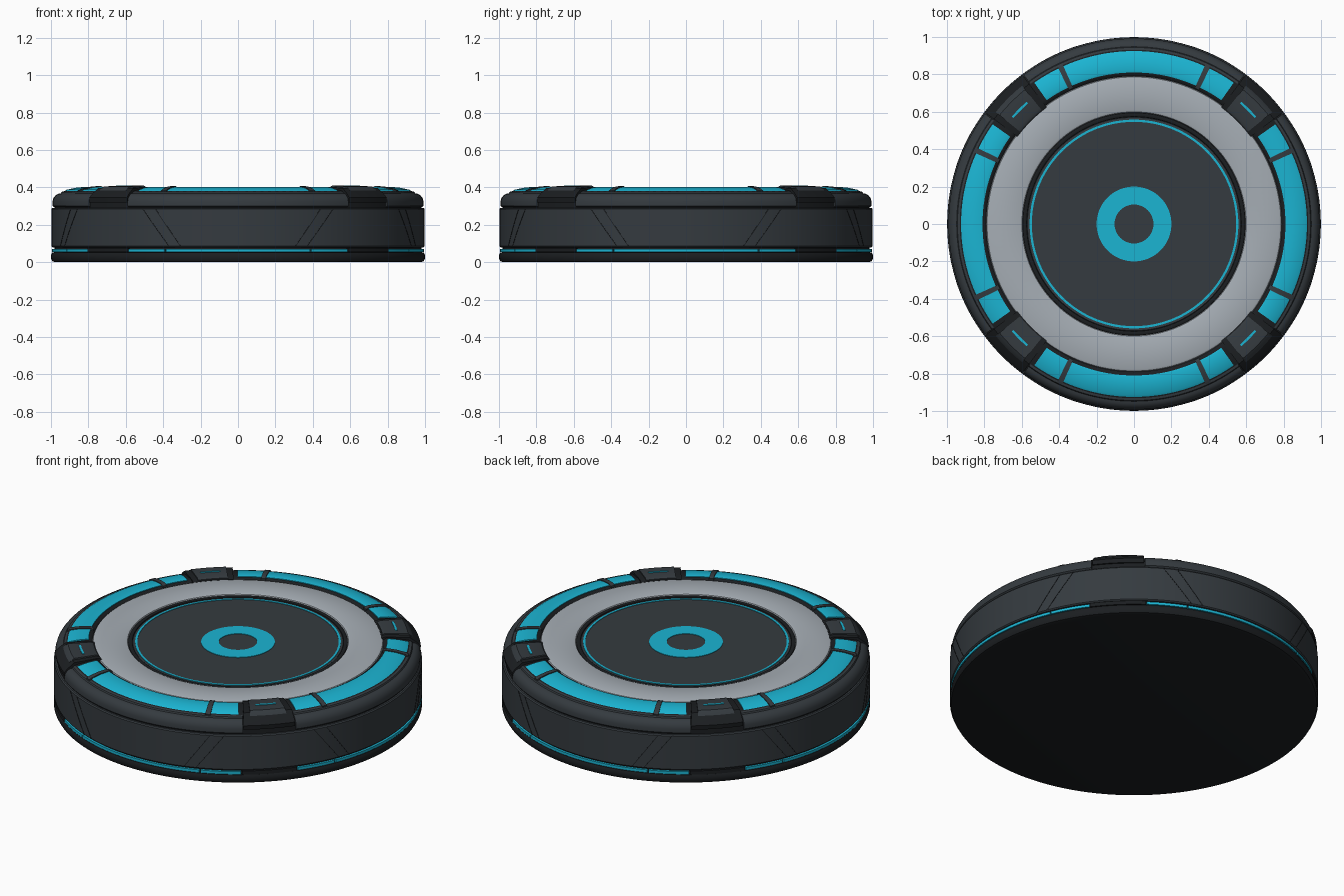
import bpy, bmesh
from math import sin, cos, radians, ceil

if "Cube" in bpy.data.objects:
    bpy.data.objects.remove(bpy.data.objects["Cube"])


def material(name, rgb):
    m = bpy.data.materials.new(name)
    m.diffuse_color = (*rgb, 1)
    m.use_nodes = True
    m.node_tree.nodes["Principled BSDF"].inputs["Base Color"].default_value = m.diffuse_color
    return m


DARK = material("dark_shell", (0.035, 0.043, 0.05))
BLACK = material("black_trim", (0.011, 0.013, 0.015))
CYAN = material("cyan_light", (0.011, 0.46, 0.65))
GREY = material("grey_plate", (0.38, 0.42, 0.46))


def polar(r, a, z):
    return (r * cos(radians(a)), r * sin(radians(a)), z)


def finish(name, bm, mat):
    bmesh.ops.remove_doubles(bm, verts=bm.verts, dist=1e-5)
    bmesh.ops.recalc_face_normals(bm, faces=bm.faces)
    me = bpy.data.meshes.new(name)
    bm.to_mesh(me)
    bm.free()
    me.materials.append(mat)
    ob = bpy.data.objects.new(name, me)
    bpy.context.collection.objects.link(ob)
    bpy.context.view_layer.objects.active = ob
    ob.select_set(True)
    bpy.ops.object.shade_smooth_by_angle(angle=radians(32))
    ob.select_set(False)
    return ob


def sweep(name, profile, mat, arcs=((0, 360),), copies=1):
    """Sweep a closed (radius, height) profile around z over each arc, repeated `copies` times."""
    bm = bmesh.new()
    n = len(profile)
    for c in range(copies):
        for a0, a1 in arcs:
            full = a1 - a0 >= 360
            steps = max(1, ceil((a1 - a0) / 2.5))
            rows = [[bm.verts.new(polar(r, a0 + c * 90 + (a1 - a0) * i / steps, z))
                     for r, z in profile] for i in range(steps + 1)]
            for p, q in zip(rows, rows[1:]):
                for j in range(n):
                    k = (j + 1) % n
                    if profile[j][0] == 0 and profile[k][0] == 0:
                        continue
                    if profile[j][0] == 0:
                        bm.faces.new((p[j], p[k], q[k]))
                    elif profile[k][0] == 0:
                        bm.faces.new((p[j], p[k], q[j]))
                    else:
                        bm.faces.new((p[j], p[k], q[k], q[j]))
            if not full:
                bm.faces.new(rows[0])
                bm.faces.new(rows[-1])
    return finish(name, bm, mat)


def ring(r0, r1, z0, z1, b=0.0):
    """Rectangular ring section with chamfered top edges."""
    if b == 0:
        return [(r0, z0), (r1, z0), (r1, z1), (r0, z1)]
    return [(r0, z0), (r1, z0), (r1, z1 - b), (r1 - b * .3, z1 - b * .3), (r1 - b, z1),
            (r0 + b, z1), (r0 + b * .3, z1 - b * .3), (r0, z1 - b)]


# Base foot and the core that shows in every groove
sweep("base_foot", [(0, 0), (.975, 0), (.992, .005), (.999, .018), (.999, .04),
                    (.993, .052), (.98, .054), (0, .054)], BLACK)
sweep("inner_core", [(0, .05), (.982, .05), (.982, .33), (.93, .365), (0, .365)], BLACK)

# Light strip above the foot, with dark blocks under the clamps
sweep("base_light_strip", ring(.97, .996, .056, .072), CYAN, ((54, 66.8), (67.2, 112.8), (113.2, 126)), 4)
sweep("base_strip_block", ring(.97, .997, .054, .076), BLACK, ((36.2, 53.8),), 4)

# Side wall
sweep("side_wall", [(.97, .08), (.992, .08), (.998, .086), (.998, .284), (.992, .29), (.97, .29)], DARK)

# Slanted panel seams on the side wall
bm = bmesh.new()
for quarter in range(4):
    for side in (-1, 1):
        for top, bottom in ((30.6, 21.8), (26.2, 18.0)):
            prev = None
            for i in range(7):
                t = i / 6
                a = quarter * 90 + side * (bottom + (top - bottom) * t)
                z = .087 + .196 * t
                row = [bm.verts.new(polar(r, a + d, z))
                       for r, d in ((.995, -.14), (.9995, -.14), (.9995, .14), (.995, .14))]
                if prev:
                    for j in range(3):
                        bm.faces.new((prev[j], prev[j + 1], row[j + 1], row[j]))
                prev = row
finish("side_panel_seams", bm, BLACK)

# Rounded shoulder rim, interrupted at the four clamps
sweep("shoulder_rim", [(.92, .295), (.984, .295), (.992, .302), (.992, .325), (.987, .343),
                       (.976, .357), (.962, .366), (.948, .368), (.944, .376), (.93, .38), (.92, .38)],
      DARK, ((53.5, 126.5),), 4)

# Channel under the light ring, light ring cells and their dividers
sweep("light_ring_channel", [(.79, .36), (.935, .36), (.935, .378), (.926, .382), (.82, .398), (.80, .394), (.79, .385)], BLACK)
sweep("top_light_ring", [(.81, .38), (.925, .37), (.925, .382), (.915, .388), (.87, .398), (.82, .403), (.81, .40)],
      CYAN, ((54.8, 64.3), (65.7, 114.3), (115.7, 125.2)), 4)
sweep("light_ring_divider", [(.795, .37), (.94, .37), (.94, .383), (.925, .391), (.87, .403), (.815, .408), (.795, .40)],
      DARK, ((64.1, 65.9), (114.1, 115.9)), 4)

# Grey plate and centre disc
sweep("grey_plate", ring(.595, .79, .36, .395, .014), GREY)
sweep("plate_inner_lip", ring(.572, .596, .36, .388, .006), BLACK)
sweep("centre_disc", [(0, .36), (.575, .36), (.575, .378), (.57, .383), (0, .383)], DARK)
sweep("centre_edge_light", ring(.546, .558, .375, .386), CYAN)
sweep("centre_light", ring(.104, .2, .375, .386), CYAN)

# Clamps: wide black saddle, raised cover, light slit
sweep("clamp_saddle", [(.778, .37), (.90, .32), (.99, .32), (.993, .345), (.975, .365), (.935, .396), (.80, .403), (.778, .395)],
      BLACK, ((36.8, 53.2),), 4)
sweep("clamp_cover", [(.785, .38), (.94, .37), (.955, .375), (.95, .386), (.925, .405), (.80, .41), (.785, .403)],
      DARK, ((39, 51),), 4)
sweep("clamp_light_slit", ring(.858, .87, .40, .4105), CYAN, ((41.3, 48.7),), 4)
